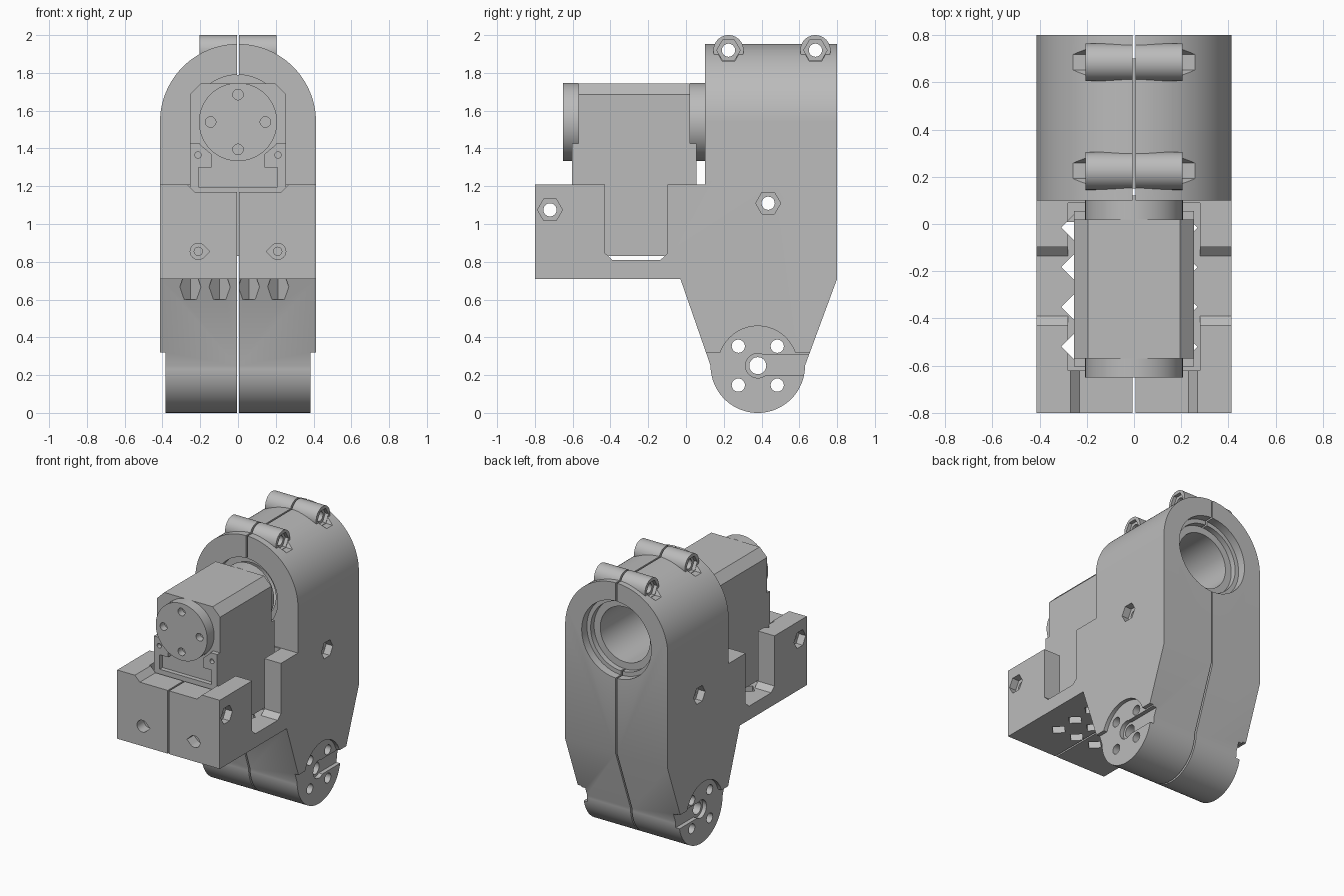
import bpy, bmesh
from math import pi, sin, cos, radians

if "Cube" in bpy.data.objects:
    bpy.data.objects.remove(bpy.data.objects["Cube"])

GREY = bpy.data.materials.new("plain grey")
GREY.use_nodes = True
GREY.diffuse_color = (0.5, 0.5, 0.5, 1)
GREY.node_tree.nodes["Principled BSDF"].inputs["Base Color"].default_value = (0.5, 0.5, 0.5, 1)


def arc(a, b, r, n=48, start=0, end=2 * pi):
    """Points of a circle, or of an arc including both its ends."""
    full = abs(end - start) > 6.28
    return [(a + r * cos(start + (end - start) * i / n),
             b + r * sin(start + (end - start) * i / n)) for i in range(n if full else n + 1)]


def rect(a0, a1, b0, b1):
    return [(a0, b0), (a1, b0), (a1, b1), (a0, b1)]


def prism(name, pts, axis, lo, hi):
    """Extrude a flat outline along an axis."""
    place = {"x": lambda a, b, h: (h, a, b),
             "y": lambda a, b, h: (a, h, b),
             "z": lambda a, b, h: (a, b, h)}[axis]
    bm = bmesh.new()
    low = [bm.verts.new(place(a, b, lo)) for a, b in pts]
    high = [bm.verts.new(place(a, b, hi)) for a, b in pts]
    bm.faces.new(low)
    bm.faces.new(high)
    for i in range(len(pts)):
        j = (i + 1) % len(pts)
        bm.faces.new((low[i], low[j], high[j], high[i]))
    bmesh.ops.recalc_face_normals(bm, faces=bm.faces)
    mesh = bpy.data.meshes.new(name)
    bm.to_mesh(mesh)
    bm.free()
    mesh.materials.append(GREY)
    obj = bpy.data.objects.new(name, mesh)
    bpy.context.collection.objects.link(obj)
    return obj


def combine(obj, tool, operation="DIFFERENCE"):
    """Apply a boolean and remove the tool."""
    mod = obj.modifiers.new("shape", "BOOLEAN")
    mod.operation, mod.object, mod.solver = operation, tool, "EXACT"
    graph = bpy.context.evaluated_depsgraph_get()
    mesh = bpy.data.meshes.new_from_object(obj.evaluated_get(graph))
    obj.modifiers.clear()
    obj.data = mesh
    bpy.data.objects.remove(tool)


def cut(obj, pts, axis, lo, hi):
    combine(obj, prism("cutter", pts, axis, lo, hi))


def finish(obj):
    bpy.ops.object.select_all(action="DESELECT")
    obj.select_set(True)
    bpy.context.view_layer.objects.active = obj
    bpy.ops.object.shade_smooth_by_angle(angle=radians(30))


W, AXIS = 0.413, 1.54          # half width, height of the motor axis
PY, PZ = 0.38, 0.25            # lower pivot

# Housing: side outline trimmed by the arch outline
side = [(-0.8, 0.71), (-0.03, 0.71)] + arc(PY, PZ, 0.25, 40, pi, 2 * pi) + [
    (0.8, 0.71), (0.8, 2.1), (0.1, 2.1), (0.1, 1.21), (-0.8, 1.21)]
housing = prism("housing", side, "x", -0.6, 0.6)
arch = [(-W, -0.1), (W, -0.1)] + arc(0, AXIS, W, 64, 0, pi)
combine(housing, prism("arch", arch, "y", -1, 1), "INTERSECT")

# Clamp bosses on the crown
BOSSES = (0.225, 0.685)
for y in BOSSES:
    combine(housing, prism("boss", arc(y, 1.92, 0.08, 40), "x", -0.205, 0.205), "UNION")
    cut(housing, arc(y, 1.92, 0.035, 24), "x", -0.6, 0.6)
    for s in (-1, 1):
        cut(housing, arc(y, 1.92, 0.066, 6), "x", *sorted((s * 0.206, s * 0.26)))
        cut(housing, arc(y, 1.92, 0.062, 6), "x", *sorted((s * 0.18, s * 0.21)))

# Bearing bore with a wider rear rim
cut(housing, arc(0, AXIS, 0.25, 64), "y", 0.0, 1)
cut(housing, arc(0, AXIS, 0.28, 64), "y", 0.74, 1)

# Motor pocket, front notch and side windows
cut(housing, rect(-0.28, 0.28, -0.62, 0.09), "z", 0.81, 1.4)
notch = [(-0.23, 1.17), (0.23, 1.17), (0.27, 1.21), (0.27, 1.3), (-0.27, 1.3), (-0.27, 1.21)]
cut(housing, notch, "y", -1, -0.5)
window = [(-0.39, 0.81), (-0.135, 0.81), (-0.097, 0.845), (-0.097, 1.3),
          (-0.428, 1.3), (-0.428, 0.845)]
cut(housing, window, "x", -0.6, 0.6)

# Diamond vents
for i in range(4):
    for j in range(4):
        cut(housing, arc(-0.252 + 0.155 * i, -0.015 - 0.168 * j, 0.056, 4), "z", 0.6, 1.3)

# Side bolt holes with hexagonal recesses
for y, z in ((-0.72, 1.075), (0.435, 1.11)):
    cut(housing, arc(y, z, 0.035, 24), "x", -0.6, 0.6)
    for s in (-1, 1):
        cut(housing, arc(y, z, 0.066, 6), "x", *sorted((s * 0.36, s * 0.6)))

# Front screw holes
for s in (-1, 1):
    drop = arc(s * 0.21, 0.855, 0.043, 24, radians(45), radians(315))
    if s > 0:
        drop = [(0.42 - a, b) for a, b in drop]
        drop.append((0.149, 0.855))
    else:
        drop.append((-0.149, 0.855))
    cut(housing, drop, "y", -1, -0.72)
    cut(housing, arc(s * 0.21, 0.855, 0.022, 16), "y", -0.73, -0.55)

# Lower pivot: recessed horn seats, arm slots and holes
for s in (-1, 1):
    face, deep = s * 0.385, s * 0.355
    cut(housing, rect(-0.1, 0.9, -0.1, 0.32), "x", *sorted((face, s * 0.6)))
    cut(housing, arc(PY, PZ, 0.21, 48), "x", *sorted((face, s * 0.6)))
    cut(housing, rect(PY, 0.8, 0.2, 0.31), "x", *sorted((deep, s * 0.6)))
    cut(housing, arc(PY, PZ, 0.065, 32), "x", *sorted((deep, s * 0.6)))
cut(housing, arc(PY, PZ, 0.045, 32), "x", -0.6, 0.6)
for dy in (-0.103, 0.103):
    for dz in (-0.103, 0.103):
        cut(housing, arc(PY + dy, PZ + dz, 0.035, 24), "x", -0.6, 0.6)

# Split into two shells
right = housing.copy()
right.data = housing.data.copy()
bpy.context.collection.objects.link(right)
housing.name, right.name = "left_shell", "right_shell"
cut(housing, rect(-1, 1, -1, 3), "x", -1, 0.006)
cut(right, rect(-1, 1, -1, 3), "x", -0.006, 1)

# Bearing sleeve
bearing = prism("bearing_sleeve", arc(0, AXIS, 0.25, 64), "y", 0.15, 0.7)
cut(bearing, arc(0, AXIS, 0.2, 64), "y", 0, 1)

# Motor body
body = [(-0.255, 0.83), (0.255, 0.83), (0.255, 1.685), (0.195, 1.745),
        (-0.195, 1.745), (-0.255, 1.685)]
motor = prism("motor_body", body, "y", -0.57, 0.02)

# End frames of the motor, stepped around a connector recess
frames = []
for name, lo, hi in (("front_frame", -0.603, -0.57), ("rear_frame", 0.02, 0.055)):
    frame = prism(name, rect(-0.255, 0.255, 0.83, 1.425), "y", lo, hi)
    opening = [(-0.208, 1.195), (0.208, 1.195), (0.208, 1.3), (0.14, 1.3), (0.14, 1.37),
               (0.2, 1.42), (0.2, 1.5), (-0.2, 1.5), (-0.2, 1.42), (-0.14, 1.37),
               (-0.14, 1.3), (-0.208, 1.3)]
    cut(frame, opening, "y", lo - 0.1, hi + 0.1)
    for s in (-1, 1):
        cut(frame, arc(s * 0.212, 1.365, 0.017, 16), "y", lo - 0.1, hi + 0.1)
    frames.append(frame)

# Round horns on the motor axis
horns = []
for name, lo, hi in (("front_horn", -0.65, -0.57), ("rear_horn", 0.02, 0.12)):
    horn = prism(name, arc(0, AXIS, 0.207, 64), "y", lo, hi)
    for k in range(4):
        a = k * pi / 2
        cut(horn, arc(0.145 * cos(a), AXIS + 0.145 * sin(a), 0.028, 20), "y", lo - 0.1, hi - 0.03)
    horns.append(horn)

for obj in [housing, right, bearing, motor] + frames + horns:
    finish(obj)
